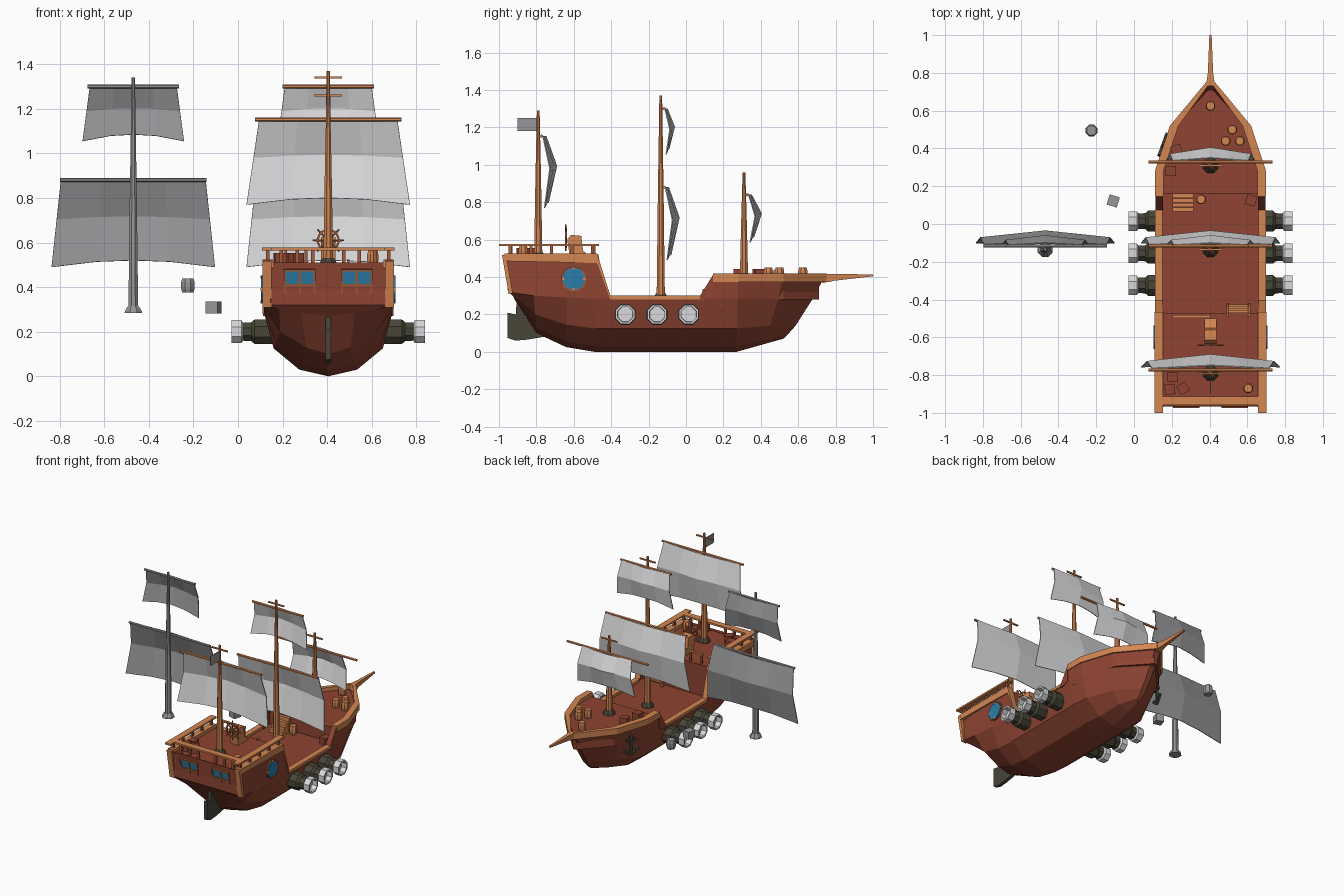
import bpy, bmesh, math
from mathutils import Vector, Matrix, Euler

if "Cube" in bpy.data.objects:
    bpy.data.objects.remove(bpy.data.objects["Cube"])

CX = 0.405          # ship centre line; the spare parts lie to its left


def mat(name, r, g, b):
    m = bpy.data.materials.new(name)
    lin = [((c / 255 + 0.055) / 1.055) ** 2.4 for c in (r, g, b)]
    m.diffuse_color = (*lin, 1)
    m.use_nodes = True
    m.node_tree.nodes["Principled BSDF"].inputs["Base Color"].default_value = m.diffuse_color
    return m


SAIL = mat("pale canvas", 218, 218, 220)
GREY = mat("spare grey", 150, 150, 152)
WOOD = mat("light wood", 212, 134, 82)
HULL = mat("red brown planks", 142, 68, 50)
DARK = mat("dark iron", 72, 70, 56)
BLUE = mat("blue glass", 42, 126, 168)
MID = mat("window frame wood", 165, 92, 58)


def mesh(name, verts, faces, m, cx=CX):
    me = bpy.data.meshes.new(name)
    me.from_pydata([(v[0] + cx, v[1], v[2]) for v in verts], [], faces)
    bm = bmesh.new()
    bm.from_mesh(me)
    bmesh.ops.recalc_face_normals(bm, faces=bm.faces)
    bm.to_mesh(me)
    bm.free()
    me.materials.append(m)
    o = bpy.data.objects.new(name, me)
    bpy.context.collection.objects.link(o)
    return o


def box(name, c, s, m, rot=(0, 0, 0), cx=CX):
    R = Euler(rot).to_matrix()
    v = [Vector(c) + R @ Vector((x * s[0] / 2, y * s[1] / 2, z * s[2] / 2))
         for x in (-1, 1) for y in (-1, 1) for z in (-1, 1)]
    f = [(0, 1, 3, 2), (4, 5, 7, 6), (0, 1, 5, 4), (2, 3, 7, 6), (0, 2, 6, 4), (1, 3, 7, 5)]
    return mesh(name, v, f, m, cx)


def lathe(name, p, d, prof, n, m, cx=CX):
    """Turned part: prof is (distance along d, radius)."""
    Q = Vector(d).to_track_quat('Z', 'Y').to_matrix()
    v = [Vector(p) + Q @ Vector((r * math.cos(a), r * math.sin(a), h))
         for h, r in prof for a in [2 * math.pi * (i + .5) / n for i in range(n)]]
    f = [(k * n + i, k * n + (i + 1) % n, (k + 1) * n + (i + 1) % n, (k + 1) * n + i)
         for k in range(len(prof) - 1) for i in range(n)]
    f += [tuple(range(n)), tuple(range((len(prof) - 1) * n, len(prof) * n))]
    return mesh(name, v, f, m, cx)


def prism(name, pts, z0, z1, m):
    """Symmetric deck block from (y, half width) points."""
    o = [(w, y) for y, w in pts] + [(-w, y) for y, w in reversed(pts)]
    n = len(o)
    v = [(x, y, z0) for x, y in o] + [(x, y, z1) for x, y in o]
    f = [(i, (i + 1) % n, (i + 1) % n + n, i + n) for i in range(n)]
    return mesh(name, v, f + [tuple(range(n)), tuple(range(n, 2 * n))], m)


def rail(name, pts, m):
    """Mirrored rail, pts = (y, outer half width, top z, thickness, width)."""
    for s in (-1, 1):
        v = []
        for y, w, z, t, b in pts:
            v += [(s * w, y, z), (s * (w - b), y, z), (s * (w - b), y, z - t), (s * w, y, z - t)]
        k = len(pts) - 1
        f = [(4 * j + i, 4 * j + (i + 1) % 4, 4 * j + 4 + (i + 1) % 4, 4 * j + 4 + i)
             for j in range(k) for i in range(4)]
        mesh(name, v, f + [(0, 1, 2, 3), tuple(4 * k + i for i in range(4))], m)


# --- hull: stations of (keel y, top y) and rows keel, bilge, wale, sheer, top
def station(ys, kz, *rows):
    return [(w, ys[0] + (ys[1] - ys[0]) * t, z) for (w, z), t in
            zip(((0, kz),) + rows, (0, .1, .3, .72, 1))]


mid = ((.13, .03), (.245, .125), (.288, .285))
S = [station((-.91, -.965), .27, (.12, .285), (.22, .30), (.285, .32), (.265, .51)),
     station((-.80, -.82), .10, (.10, .13), (.215, .20), (.288, .30), (.28, .51)),
     station((-.64, -.64), .025, (.12, .055), (.235, .145), (.288, .29), (.285, .51)),
     station((-.49, -.475), 0, *mid, (.287, .51)),
     station((-.40, -.40), 0, *mid, (.289, .29)),
     station((.08, .08), 0, *mid, (.289, .29)),
     station((.15, .15), 0, *mid, (.289, .40)),
     station((.27, .28), 0, (.12, .03), (.235, .125), (.28, .285), (.288, .40)),
     station((.42, .52), .042, (.085, .065), (.15, .14), (.195, .285), (.208, .40)),
     station((.52, .74), .07, (.012, .09), (.018, .14), (.02, .285), (.025, .40))]
verts, faces = [], []
for st in S:
    verts += [(-w, y, z) for w, y, z in reversed(st[1:])] + st
for a in range(len(S) - 1):
    for i in range(8):
        faces.append((9 * a + i, 9 * a + i + 1, 9 * a + i + 10, 9 * a + i + 9))
e = 9 * (len(S) - 1)
faces += [tuple(range(1, 8)), (0, 1, 7, 8), tuple(range(e, e + 9))]
mesh("hull", verts, faces, HULL)

# --- decks
prism("poop_deck", [(-.955, .258), (-.47, .275)], .33, .50, HULL)
prism("poop_bulkhead", [(-.52, .275), (-.47, .275)], .26, .49, HULL)
prism("main_deck", [(-.50, .278), (.2, .278)], .25, .275, HULL)
prism("fore_deck", [(.16, .275), (.28, .272), (.52, .185), (.71, .012)], .28, .39, HULL)

# --- rails and bowsprit
rail("side_rail", [(-.97, .294, .525, .04, .045), (-.475, .294, .525, .05, .045),
                   (-.405, .294, .30, .02, .04), (.075, .294, .30, .02, .04)], WOOD)
rail("rail_step", [(.075, .292, .30, .03, .04), (.145, .292, .412, .12, .04)], HULL)
rail("bow_rail", [(.145, .294, .418, .045, .045), (.28, .294, .418, .045, .045),
                  (.52, .215, .418, .045, .045), (.75, .024, .418, .045, .024)], WOOD)
rail("bowsprit", [(.73, .024, .418, .05, .024), (.80, .014, .416, .035, .014),
                  (1.0, .006, .414, .01, .006)], WOOD)
rail("balustrade_top", [(-1.0, .297, .577, .012, .045), (-.465, .297, .577, .012, .045)], WOOD)
box("stern_balustrade_top", (0, -.935, .571), (.55, .045, .012), WOOD)
box("poop_front_rail", (-.1, -.49, .571), (.2, .014, .012), WOOD)
for s in (-1, 1):
    box("stern_post", (s * .275, -.955, .415), (.04, .022, .21), WOOD, (.17, 0, 0))
    for y in (-.94, -.83, -.72, -.61, -.5):
        box("baluster", (s * .272, y, .545), (.016, .016, .05), MID)
for x in (-.21, -.14, -.07, .07, .14, .21):
    box("stern_baluster", (x, -.935, .535), (.016, .016, .07), MID)
for x in (-.19, -.1, -.01):
    box("front_baluster", (x, -.49, .535), (.012, .012, .07), MID)

# --- stern windows and portholes
for s in (-1, 1):
    X = s * .128
    box("stern_window", (X, -.949, .41), (.125, .016, .125), BLUE, (.17, 0, 0))
    box("window_bar", (X, -.951, .41), (.012, .022, .13), MID, (.17, 0, 0))
    box("window_bar", (X, -.951, .41), (.13, .022, .012), MID, (.17, 0, 0))
    for k in (-1, 1):
        box("window_frame", (X + k * .066, -.951, .41), (.01, .022, .14), MID, (.17, 0, 0))
        box("window_sill", (X, -.951 - k * .012, .41 + k * .066), (.14, .022, .01), MID, (.17, 0, 0))
    lathe("porthole_frame", (s * .27, -.6, .39), (s, 0, 0), [(0, .067), (.025, .067)], 12, MID)
    lathe("porthole_glass", (s * .27, -.6, .39), (s, 0, 0), [(0, .06), (.031, .06)], 12, BLUE)
    for a in range(4):
        dy, dz = .056 * math.cos(a * math.pi / 2), .056 * math.sin(a * math.pi / 2)
        box("porthole_stud", (s * .29, -.6 + dy, .39 + dz), (.026, .014, .014), WOOD)

# --- rudder
out = [(-.955, .21), (-.955, .075), (-.91, .06), (-.85, .065), (-.76, .08), (-.80, .13),
       (-.86, .19), (-.89, .28), (-.905, .28), (-.91, .2)]
n = len(out)
mesh("rudder", [(x, y, z) for x in (-.012, .012) for y, z in out],
     [(i, (i + 1) % n, (i + 1) % n + n, i + n) for i in range(n)]
     + [tuple(range(n)), tuple(range(n, 2 * n))], DARK)

# --- cannons, hollow pale muzzles
for s in (-1, 1):
    for y in (.015, -.155, -.325):
        lathe("cannon_barrel", (s * .2, y, .2), (s, 0, 0),
              [(0, .06), (.13, .06), (.145, .046), (.19, .043)], 8, DARK)
        lathe("cannon_muzzle", (s * .382, y, .2), (s, 0, 0),
              [(0, .045), (.008, .056), (.053, .056), (.053, .044), (.015, .042)], 8, SAIL)


# --- masts, yards and billowing sails
def sail(y, zt, zb, wt, wb, bulge, m, yard, cx, wm):
    us, vs = (-1, -.45, 0, .45, 1), ((0, .15), (.45, 1), (1, .35))
    v = []
    for t, b in vs:
        for u in us:
            w = wt + (wb - wt) * t
            v.append((u * w, y + .018 + bulge * ((b * .55) + .45 * (1 - abs(u)) * (.35 + .65 * b)),
                      zt + (zb - zt) * t + .03 * t * (1 - u * u)))
    f = [(5 * r + c, 5 * r + c + 1, 5 * r + c + 6, 5 * r + c + 5) for r in (0, 1) for c in range(4)]
    o = mesh("sail", v, f, m, cx)
    sol = o.modifiers.new("cloth", 'SOLIDIFY')
    sol.thickness, sol.offset = .006, 0
    lathe("yard", (-yard, y + .018, zt), (1, 0, 0), [(0, .009), (2 * yard, .009)], 6, wm, cx)


def mast(y, z0, z1, sails, cx=CX, wm=WOOD, sm=SAIL, bm=DARK, cross=None):
    lathe("mast", (0, y, z0), (0, 0, 1), [(0, .024), ((z1 - z0) * .5, .017), (z1 - z0, .008)], 8, wm, cx)
    lathe("mast_base", (0, y, z0), (0, 0, 1), [(0, .043), (.012, .04), (.032, .026)], 8, bm, cx)
    for zt, zb, wt, wb, bulge, yard in sails:
        sail(y, zt, zb, wt, wb, bulge, sm, yard, cx, wm)
    if cross:
        box("crosstree", (0, y, cross), (.125, .01, .009), wm, cx=cx)


main = [(.88, .49, .325, .367, .08, .328), (1.30, 1.055, .195, .228, .055, .205)]
mast(-.79, .50, 1.29, [(1.153, .77, .31, .367, .08, .328)], cross=1.26)
mast(-.135, .275, 1.37, main, cross=1.34)
mast(.31, .39, .96, [(.84, .585, .20, .232, .075, .328)], cross=.93)
mast(-.135, .283, 1.34, main, -.47, GREY, GREY, GREY)
box("flag", (0, -.848, 1.215), (.006, .105, .068), GREY)

# --- steering wheel and stand
v = [(x, y, z) for x in (-.033, .033) for y, z in
     ((-.62, .50), (-.50, .50), (-.55, .54), (-.56, .62), (-.615, .625), (-.635, .6))]
mesh("wheel_stand", v, [(i, (i + 1) % 6, (i + 1) % 6 + 6, i + 6) for i in range(6)]
     + [tuple(range(6)), tuple(range(6, 12))], WOOD)
for i in range(8):
    a = i * math.pi / 4
    c, s = math.cos(a), math.sin(a)
    lathe("wheel_spoke", (0, -.642, .61), (c, 0, s), [(0, .005), (.07, .004)], 5, MID)
    b = a + math.pi / 8
    box("wheel_rim", (.046 * math.cos(b), -.642, .61 + .046 * math.sin(b)),
        (.009, .01, .042), MID, (0, -b, 0))

# --- ladder to the poop and steps to the fore deck
for x in (.09, .205):
    box("ladder_side", (x, -.455, .40), (.012, .02, .25), WOOD, (.2, 0, 0))
for i in range(5):
    box("ladder_rung", (.147, -.435 - .01 * i, .31 + .045 * i), (.115, .02, .012), WOOD)
    if i < 4:
        h = .025 * (i + 1)
        box("fore_step", (-.145, .077 + .024 * i, .275 + h / 2), (.11, .022, h), WOOD)


# --- barrels and crates
def barrel(x, y, z, m=WOOD, cx=CX, r=.027, h=.065):
    lathe("barrel", (x, y, z), (0, 0, 1),
          [(0, r * .82), (h * .3, r), (h * .7, r), (h, r * .82)], 8, m, cx)


for x, y, z in ((.115, .50, .385), (.08, .44, .385), (.155, .44, .385), (0, .625, .385),
                (-.05, .13, .275), (.20, -.87, .50)):
    barrel(x, y, z)
barrel(-.225, .495, .375, GREY, 0, .033)
for x, y, z, a in ((-.215, -.875, .50, .1), (-.145, -.87, .50, .5), (-.20, -.81, .50, 0),
                   (.215, .125, .275, -.3), (-.18, .39, .39, .3), (-.21, .28, .39, 0)):
    box("crate", (x, y, z + .027), (.054, .054, .054), HULL, (0, 0, a))
box("spare_crate", (-.11, .122, .308), (.056, .056, .054), GREY, (0, 0, -.3), 0)

# --- anchor hung on the left bow
R = Matrix.Rotation(-.35, 3, 'Z')
for dy, dz, sy, sz, a in ((0, 0, .014, .13, 0), (0, .04, .07, .012, 0),
                          (.025, -.052, .06, .014, .6), (-.025, -.052, .06, .014, -.6),
                          (.05, -.03, .026, .022, .6), (-.05, -.03, .026, .022, -.6),
                          (0, .07, .026, .02, .78)):
    p = Vector((-.252, .42, .265)) + R @ Vector((0, dy, dz))
    box("anchor", p, (.016, sy, sz), DARK, (a, 0, -.35))
